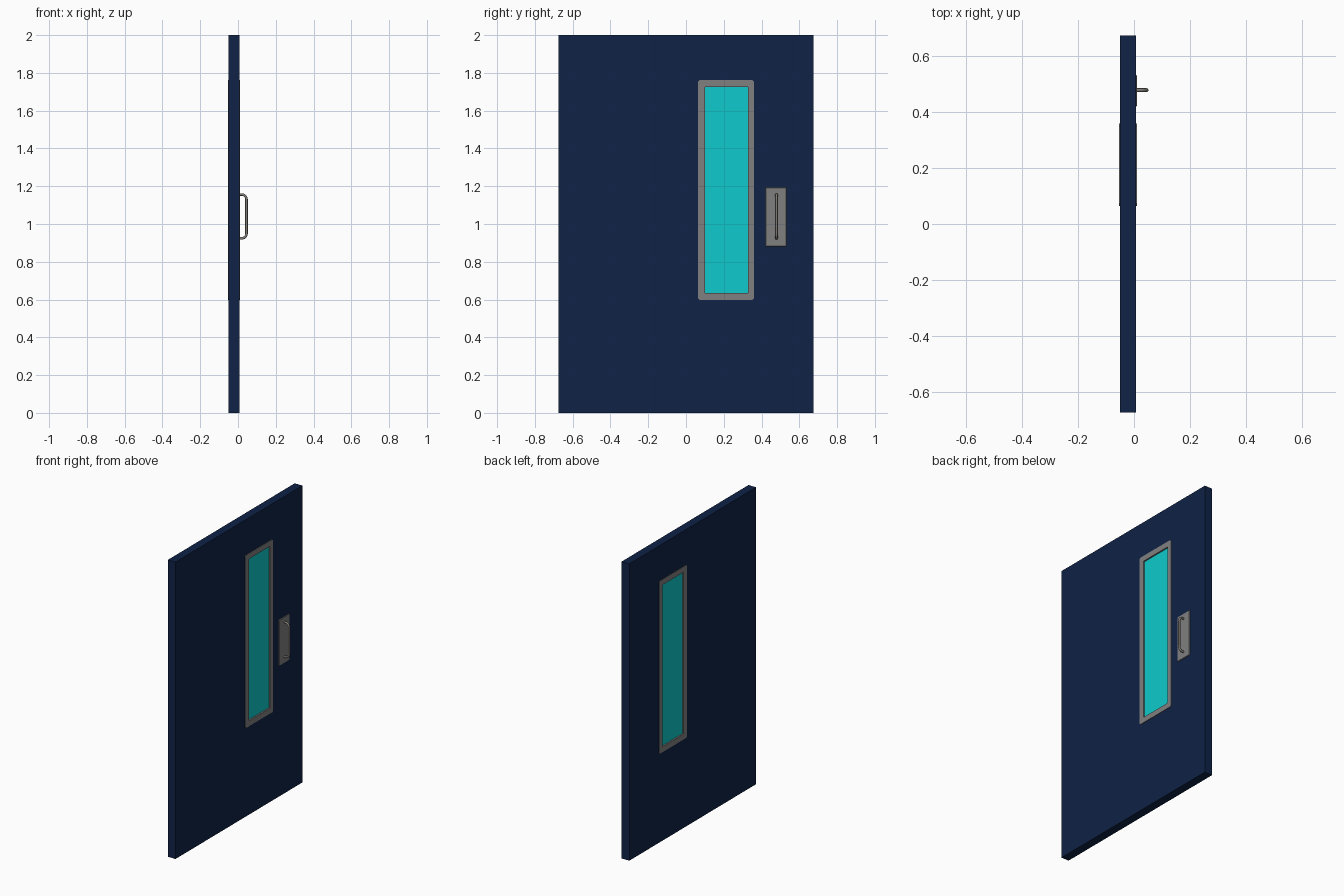
import bpy, bmesh, math

if "Cube" in bpy.data.objects:
    bpy.data.objects.remove(bpy.data.objects["Cube"])


def material(name, rgb):
    m = bpy.data.materials.new(name)
    m.diffuse_color = (*rgb, 1)
    m.use_nodes = True
    m.node_tree.nodes["Principled BSDF"].inputs["Base Color"].default_value = m.diffuse_color
    return m


NAVY = material("navy_paint", (0.0044, 0.016, 0.061))
CYAN = material("cyan_glass", (0.0048, 0.591, 0.604))
GREY = material("grey_metal", (0.216, 0.216, 0.216))
WARM = material("warm_steel", (0.22, 0.205, 0.185))


def finish(bm, name, mat):
    bmesh.ops.remove_doubles(bm, verts=bm.verts, dist=1e-5)
    bmesh.ops.recalc_face_normals(bm, faces=bm.faces)
    me = bpy.data.meshes.new(name)
    bm.to_mesh(me)
    bm.free()
    me.materials.append(mat)
    ob = bpy.data.objects.new(name, me)
    bpy.context.collection.objects.link(ob)
    return ob


def outline(y0, y1, z0, z1, c=0.0):
    """Rectangle with corners cut by c, always eight points."""
    return [(y0 + c, z0), (y1 - c, z0), (y1, z0 + c), (y1, z1 - c),
            (y1 - c, z1), (y0 + c, z1), (y0, z1 - c), (y0, z0 + c)]


def ring(name, outer, inner, x0, x1, mat):
    """Slab with a hole through it along x."""
    bm = bmesh.new()
    loops = [[bm.verts.new((x, y, z)) for y, z in pts]
             for x, pts in ((x0, outer), (x1, outer), (x1, inner), (x0, inner))]
    for k in range(4):
        a, b = loops[k], loops[(k + 1) % 4]
        for i in range(8):
            j = (i + 1) % 8
            bm.faces.new((a[i], a[j], b[j], b[i]))
    return finish(bm, name, mat)


def box(name, x, y, z, mat, bevel=0.0):
    bm = bmesh.new()
    bmesh.ops.create_cube(bm, size=1)
    for v in bm.verts:
        v.co = [(a + b) / 2 + c * (b - a) for c, (a, b) in zip(v.co, (x, y, z))]
    if bevel:
        bmesh.ops.bevel(bm, geom=bm.edges[:], offset=bevel, segments=1, affect='EDGES')
    return finish(bm, name, mat)


# Door leaf with window opening
hole = outline(0.09, 0.34, 0.625, 1.735)
ring("door_leaf", outline(-0.675, 0.675, 0, 2), hole, -0.05, 0.007, NAVY)

# Window frame proud of both faces, with recessed glass
ring("window_frame", outline(0.064, 0.36, 0.598, 1.762, 0.009),
     outline(0.101, 0.328, 0.635, 1.725), -0.053, 0.0105, GREY)
box("window_glass", (-0.043, 0.0005), (0.096, 0.333), (0.63, 1.73), CYAN)

# Handle back plate
box("handle_plate", (0.004, 0.0115), (0.421, 0.533), (0.881, 1.192), GREY, 0.0025)

# Pull handle: round bar with two bends
HY, R, XO, BEND = 0.479, 0.007, 0.045, 0.025
ZB, ZT = 0.924, 1.156
path = [(0.008, ZB)]
for zc, start in ((ZB + BEND, -90), (ZT - BEND, 0)):
    for i in range(7):
        t = math.radians(start + 15 * i)
        path.append((XO - BEND + BEND * math.cos(t), zc + BEND * math.sin(t)))
path.append((0.008, ZT))
cu = bpy.data.curves.new("pull_handle", 'CURVE')
cu.dimensions = '3D'
cu.bevel_depth = R
cu.bevel_resolution = 3
cu.use_fill_caps = True
sp = cu.splines.new('POLY')
sp.points.add(len(path) - 1)
for p, (x, z) in zip(sp.points, path):
    p.co = (x, HY, z, 1)
cu.materials.append(WARM)
handle = bpy.data.objects.new("pull_handle", cu)
bpy.context.collection.objects.link(handle)
bpy.context.view_layer.objects.active = handle
handle.select_set(True)
bpy.ops.object.convert(target='MESH')
bpy.ops.object.shade_smooth_by_angle(angle=math.radians(40))
